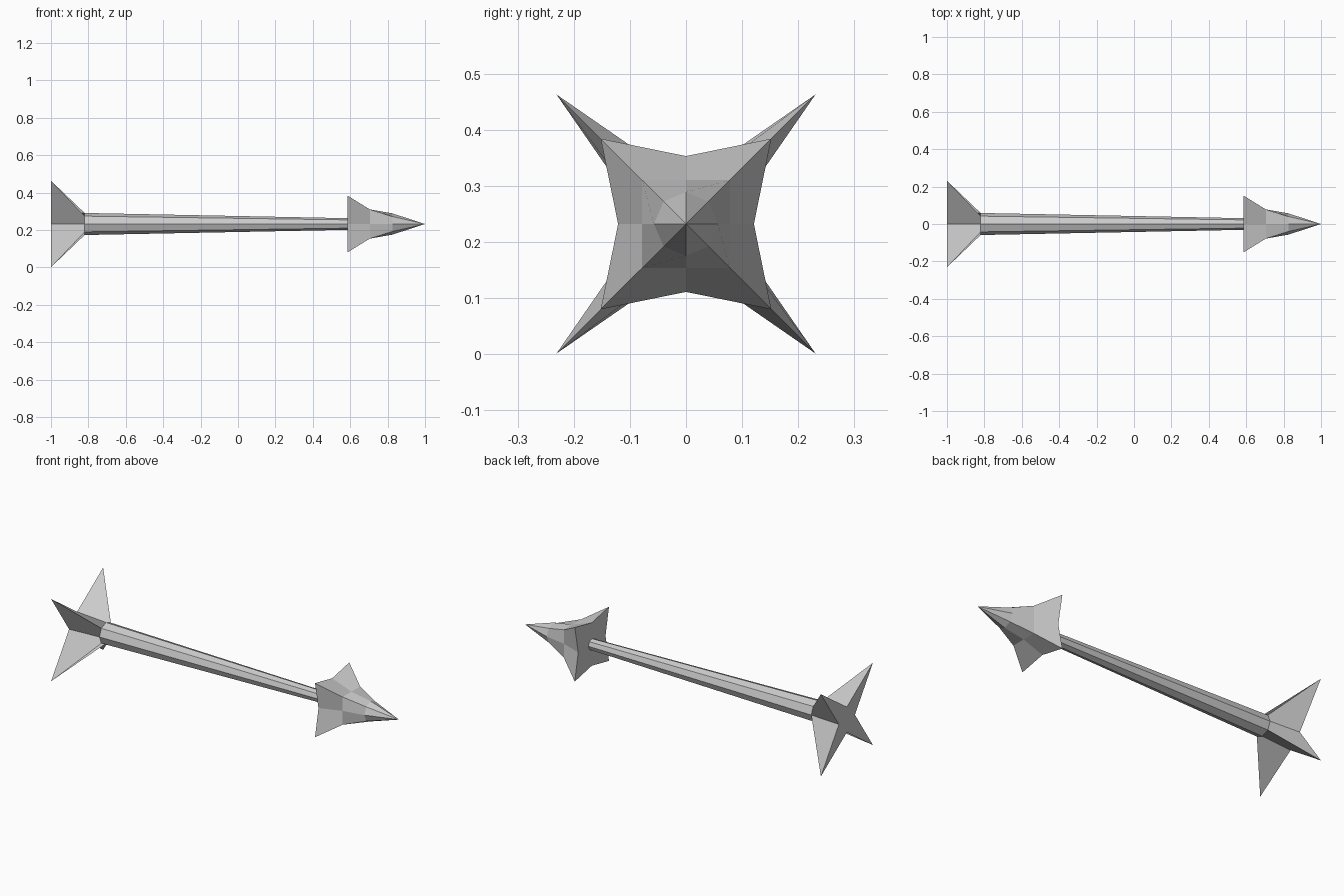
import bpy
import bmesh

cube = bpy.data.objects.get("Cube")
if cube:
    bpy.data.objects.remove(cube, do_unlink=True)

AXIS_Z = 0.232  # height of the centre line

grey = bpy.data.materials.new("light grey")
grey.use_nodes = True
colour = (0.6, 0.6, 0.6, 1)
grey.diffuse_color = colour
grey.node_tree.nodes["Principled BSDF"].inputs["Base Color"].default_value = colour


def ring(bm, x, flat, corner):
    """Eight points: 'flat' is the reach along y or z, 'corner' the y and z of the diagonals."""
    pts = []
    for cy, cz in ((1, 0), (1, 1), (0, 1), (-1, 1), (-1, 0), (-1, -1), (0, -1), (1, -1)):
        r = corner if cy and cz else flat
        pts.append(bm.verts.new((x, cy * r, AXIS_Z + cz * r)))
    return pts


def loft(name, sections, tip=None):
    """Skin eight-sided sections along x, ending in a flat cap or a point."""
    bm = bmesh.new()
    rings = [ring(bm, *s) for s in sections]
    for a, b in zip(rings, rings[1:]):
        for i in range(8):
            j = (i + 1) % 8
            bm.faces.new((a[i], a[j], b[j], b[i]))
    # Caps are fans, so that the concave stars fill cleanly
    ends = [(rings[0], sections[0][0]), (rings[-1], sections[-1][0] if tip is None else tip)]
    for loop, x in ends:
        centre = bm.verts.new((x, 0, AXIS_Z))
        for i in range(8):
            bm.faces.new((loop[i], loop[(i + 1) % 8], centre))
    bmesh.ops.recalc_face_normals(bm, faces=bm.faces)
    mesh = bpy.data.meshes.new(name)
    bm.to_mesh(mesh)
    bm.free()
    mesh.materials.append(grey)
    obj = bpy.data.objects.new(name, mesh)
    bpy.context.collection.objects.link(obj)
    return obj


# Four swept fins flaring from the shaft to a star
loft("tail_fins", [(-1.0, 0.071, 0.231), (-0.82, 0.059, 0.042)])

# Tapered octagonal shaft
loft("shaft", [(-0.82, 0.059, 0.042), (0.59, 0.031, 0.022)])

# Barbed head: star base, square neck, octagonal point
loft("arrow_head", [(0.585, 0.121, 0.152), (0.705, 0.078, 0.078), (0.825, 0.057, 0.04)], tip=1.0)
